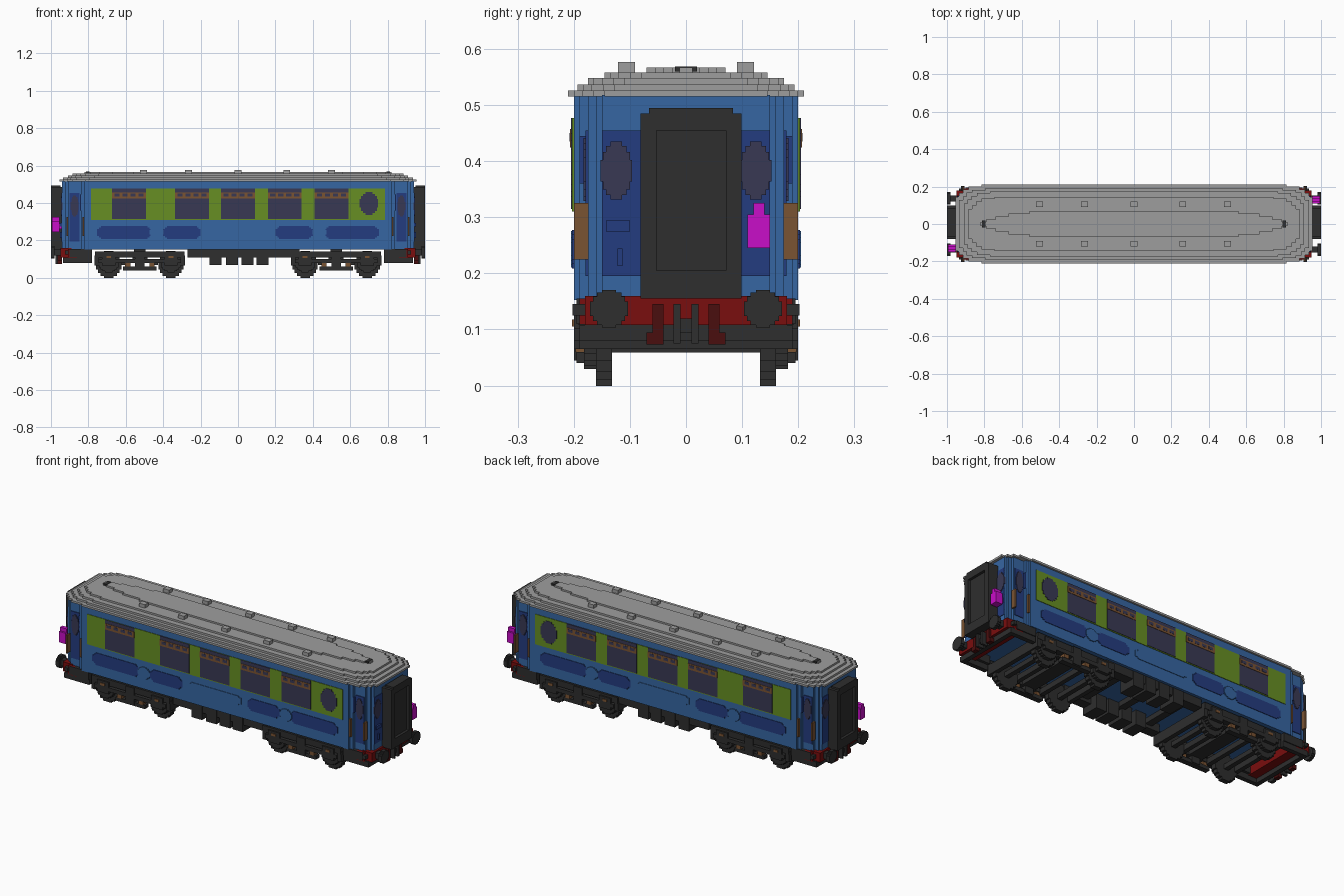
import bpy
import bmesh
import math

default_cube = bpy.data.objects.get("Cube")
if default_cube:
    bpy.data.objects.remove(default_cube, do_unlink=True)


def colour(name, *rgb):
    """Flat material from display values, stored as linear."""
    linear = [(c / 255 / 12.92) if c < 11 else ((c / 255 + 0.055) / 1.055) ** 2.4 for c in rgb]
    mat = bpy.data.materials.new(name)
    mat.use_nodes = True
    mat.diffuse_color = (*linear, 1)
    mat.node_tree.nodes["Principled BSDF"].inputs["Base Color"].default_value = (*linear, 1)
    return mat


GREY = colour("roof grey", 158, 158, 158)
BLACK = colour("running gear black", 46, 46, 46)
BLUE = colour("body blue", 54, 102, 162)
NAVY = colour("panel navy", 36, 60, 128)
GREEN = colour("window band green", 103, 143, 35)
GLASS = colour("window slate", 57, 57, 84)
BROWN = colour("brown trim", 122, 83, 50)
RED = colour("headstock red", 122, 14, 14)
MAROON = colour("bracket maroon", 74, 14, 14)
MAGENTA = colour("lamp magenta", 200, 14, 200)


def finish(name, bm, mat):
    bmesh.ops.recalc_face_normals(bm, faces=bm.faces)
    mesh = bpy.data.meshes.new(name)
    bm.to_mesh(mesh)
    bm.free()
    mesh.materials.append(mat)
    obj = bpy.data.objects.new(name, mesh)
    bpy.context.collection.objects.link(obj)
    return obj


def part(name, mat, boxes, mirror=""):
    """Join boxes given as (x range, y range, z range), mirrored on the listed axes."""
    bm = bmesh.new()
    x_signs = (1, -1) if "x" in mirror else (1,)
    y_signs = (1, -1) if "y" in mirror else (1,)
    for xs, ys, zs in boxes:
        for sx in x_signs:
            for sy in y_signs:
                made = bmesh.ops.create_cube(bm, size=1)["verts"]
                for v in made:
                    v.co = (sx * xs[v.co.x > 0], sy * ys[v.co.y > 0], zs[v.co.z > 0])
    return finish(name, bm, mat)


def around(centre, half):
    return (centre - half, centre + half)


def stepped_oval(ru, rv):
    """Half sizes of the stacked blocks that make a stair-edged oval."""
    return [(ru * math.cos(a), rv * math.sin(a)) for a in (0.36, 0.65, 0.92, 1.22)]


def side_oval(x, z, rx, rz, ys):
    return [(around(x, u), ys, around(z, v)) for u, v in stepped_oval(rx, rz)]


def end_oval(y, z, ry, rz, xs):
    return [(xs, around(y, u), around(z, v)) for u, v in stepped_oval(ry, rz)]


def prism(name, mat, corner, low, high):
    """Extrude a stair-cornered plan; corner lists (x, y) of each step."""
    quarter = []
    previous_x = 0
    for x, y in corner:
        if previous_x:
            quarter.append((previous_x, y))
        quarter.append((x, y))
        previous_x = x
    left = [(-x, y) for x, y in reversed(quarter)]
    top_half = left + quarter
    loop = top_half + [(-x, -y) for x, y in top_half]
    bm = bmesh.new()
    face = bm.faces.new([bm.verts.new((x, y, low)) for x, y in loop])
    grown = bmesh.ops.extrude_face_region(bm, geom=[face])["geom"]
    for v in grown:
        if isinstance(v, bmesh.types.BMVert):
            v.co.z = high
    return finish(name, bm, mat)


# Body shell with stepped corners
SIDE = 0.2
SKIN = (SIDE - 0.002, SIDE + 0.003)
TRIM = (SIDE - 0.002, SIDE + 0.005)
prism("body", BLUE, [(.82, SIDE), (.84, .19), (.905, .175), (.925, .16), (.94, .15)], .153, .518)

# Roof: stacked stair-edged layers
EDGE = [(.14, 0), (.07, .01), (.04, .025), (.02, .045), (0, .065)]
layers = [(.955, .21, .515), (.935, .193, .526), (.91, .175, .537), (.885, .145, .547)]
for i, (hx, hy, z) in enumerate(layers):
    prism(f"roof_layer_{i + 1}", GREY, [(hx - dx, hy - dy) for dx, dy in EDGE], z, z + .011)
prism("roof_crown", GREY, [(.56, .07), (.67, .055), (.74, .04), (.79, .025), (.82, .012)], .557, .567)
part("roof_ventilators", GREY,
     [(around(x, .018), around(.106, .015), (.55, .577)) for x in (-.505, -.265, 0, .26, .5)], "y")
part("roof_end_marks", BLACK, [(around(.803, .01), around(0, .02), (.56, .569))], "x")

# Green window band, large windows and their ventilator lights
part("window_band", GREEN, [((-.785, .785), SKIN, (.31, .477))], "y")
panes, frames, lights = [], [], []
for x in (-.583, -.246, 0, .25, .5):
    panes.append((around(x, .09), TRIM, (.315, .477)))
    frames.append((around(x, .09), (SIDE, SIDE + .007), (.424, .457)))
    for k in range(4):
        lights.append((around(x + (k - 1.5) * .043, .014), (SIDE, SIDE + .008), (.435, .45)))
part("side_windows", GLASS, panes, "y")
part("window_rails", BROWN, frames, "y")
part("window_vents", GLASS, lights, "y")
part("oval_window", GLASS, side_oval(.7, .398, .053, .065, TRIM), "y")

# Lower side panels with stepped ends
panels = []
for x, half in ((.608, .145), (.3, .1)):
    for inset in (0, .01, .02):
        panels.append((around(x, half - inset), SKIN, around(.243, .018 + inset * .8)))
part("lower_panels", NAVY, panels, "xy")
part("centre_panel", BLUE, [((-.16, .16), SKIN, (.228, .262)), ((-.145, .145), SKIN, (.22, .27))], "y")
part("crest_plates", BLUE, side_oval(.435, .243, .04, .035, TRIM), "xy")

# Corner doors with oval lights and grab rails
part("corner_doors", NAVY, [((.847, .9), (.17, .179), (.195, .455))], "xy")
part("corner_door_windows", GLASS, side_oval(.873, .385, .023, .06, (.174, .183)), "xy")
part("corner_door_frames", NAVY, [((.838, .846), (.17, .19), (.36, .445))], "xy")
part("grab_rails", BROWN, [((x, x + .009), (.174, .2), (.225, .325)) for x in (.823, .908)], "xy")

# End walls: panels, windows, handles
part("end_panels", NAVY, [((.935, .943), (.08, .15), (.195, .455))], "xy")
part("end_windows", GLASS, end_oval(.124, .383, .03, .055, (.938, .946)), "xy")
part("end_handles", NAVY,
     [((.94, .952), (-.143, -.1), (.275, .294)), ((.94, .952), (-.122, -.113), (.213, .244))], "x")

# Gangway frame around a recessed door
MID = .009
part("gangway", BLACK,
     [((.93, .985), around(MID, .09), (.155, .485)),
      ((.95, 1), around(MID, .09), (.155, .205)),
      ((.95, 1), around(MID, .09), (.455, .485)),
      ((.95, 1), around(MID, .075), (.48, .495)),
      ((.95, 1), (-.081, -.053), (.155, .485)),
      ((.95, 1), (.071, .099), (.155, .485))], "x")

# Tail lamps on opposite corners
for name, s in (("left", 1), ("right", -1)):
    xs = sorted((s * .955, s * .995))
    stem = sorted((s * .94, s * .96))
    part(f"{name}_tail_lamp", MAGENTA,
         [(xs, around(s * .13, .02), (.245, .305)),
          (xs, around(s * .13, .01), (.3, .325)),
          (stem, around(s * .13, .01), (.26, .29))])

# Headstocks, brackets, buffers and couplers
part("headstocks", RED, [((.89, .95), (-.18, .18), (.108, .16)),
                         ((.86, .91), (-.19, .19), (.105, .155))], "x")
part("brackets", MAROON, [((.94, .965), (.04, .06), (.075, .145)),
                          ((.94, .965), (.04, .07), (.073, .095))], "xy")
part("couplers", BLACK, [((.94, .975), (-.022, -.01), (.075, .145)),
                         ((.94, .975), (.01, .022), (.075, .145)),
                         ((.94, .965), (-.02, .02), (.095, .12))], "x")
part("buffers", BLACK,
     end_oval(.137, .137, .036, .036, (.98, 1)) + [((.94, .985), around(.137, .016), (.12, .153))], "xy")
part("end_underframe", BLACK, [((.78, .9), (.15, .195), (.11, .155)),
                               ((.78, .93), (.165, .19), (.08, .11)),
                               ((.91, .935), (-.19, .19), (.08, .108)),
                               ((.905, .925), (.18, .202), (.125, .145))], "xy")

# Equipment boxes between the bogies
boxes = [((-.27, .33), (.13, .185), (.108, .155))]
for x in (-.12, -.032, .052, .13):
    boxes.append((around(x, .032), (.09, .19), (.07, .15)))
part("equipment_boxes", BLACK, boxes, "y")
part("equipment_beams", BLACK, [(around(x, .02), (-.13, .13), (.125, .155)) for x in (-.2, 0, .2)])

# Bogies: frames, axles, stepped wheels, springs
PIVOT = .525
for name, c in (("right", -PIVOT), ("left", PIVOT)):
    axles = (c - .166, c + .166)
    frame = [(around(c, .24), (.165, .192), (.108, .142)),
             (around(c, .22), (.165, .2), (.08, .102)),
             (around(c, .09), (.165, .195), (.04, .06)),
             (around(c, .025), (.16, .2), (.045, .14))]
    for x in axles:
        frame.append((around(x, .035), (.16, .2), (.065, .13)))
    part(f"{name}_bogie_sides", BLACK, frame, "y")
    cross = [(around(c, .04), (-.17, .17), (.08, .14)), (around(c, .03), (-.04, .04), (.13, .156))]
    for s in (-1, 1):
        cross.append((around(c + s * .23, .012), (-.19, .19), (.065, .12)))
        cross.append((around(c + s * .085, .012), (-.17, .17), (.07, .1)))
    part(f"{name}_bogie_crossbeams", BLACK, cross)
    wheels, axle_bars, springs = [], [], []
    for x in axles:
        wheels += side_oval(x, .072, .072, .077, (.132, .16))
        wheels += side_oval(x, .072, .055, .045, (.155, .182))
        axle_bars.append((around(x, .013), (-.14, .14), around(.072, .013)))
    for s in (-1, 1):
        springs.append((around(c + s * .065, .014), (.17, .197), (.06, .08)))
        springs.append((around(c + s * .166, .013), (.19, .203), (.105, .118)))
    part(f"{name}_wheels", BLACK, wheels, "y")
    part(f"{name}_axles", BLACK, axle_bars)
    part(f"{name}_springs", BROWN, springs, "y")
